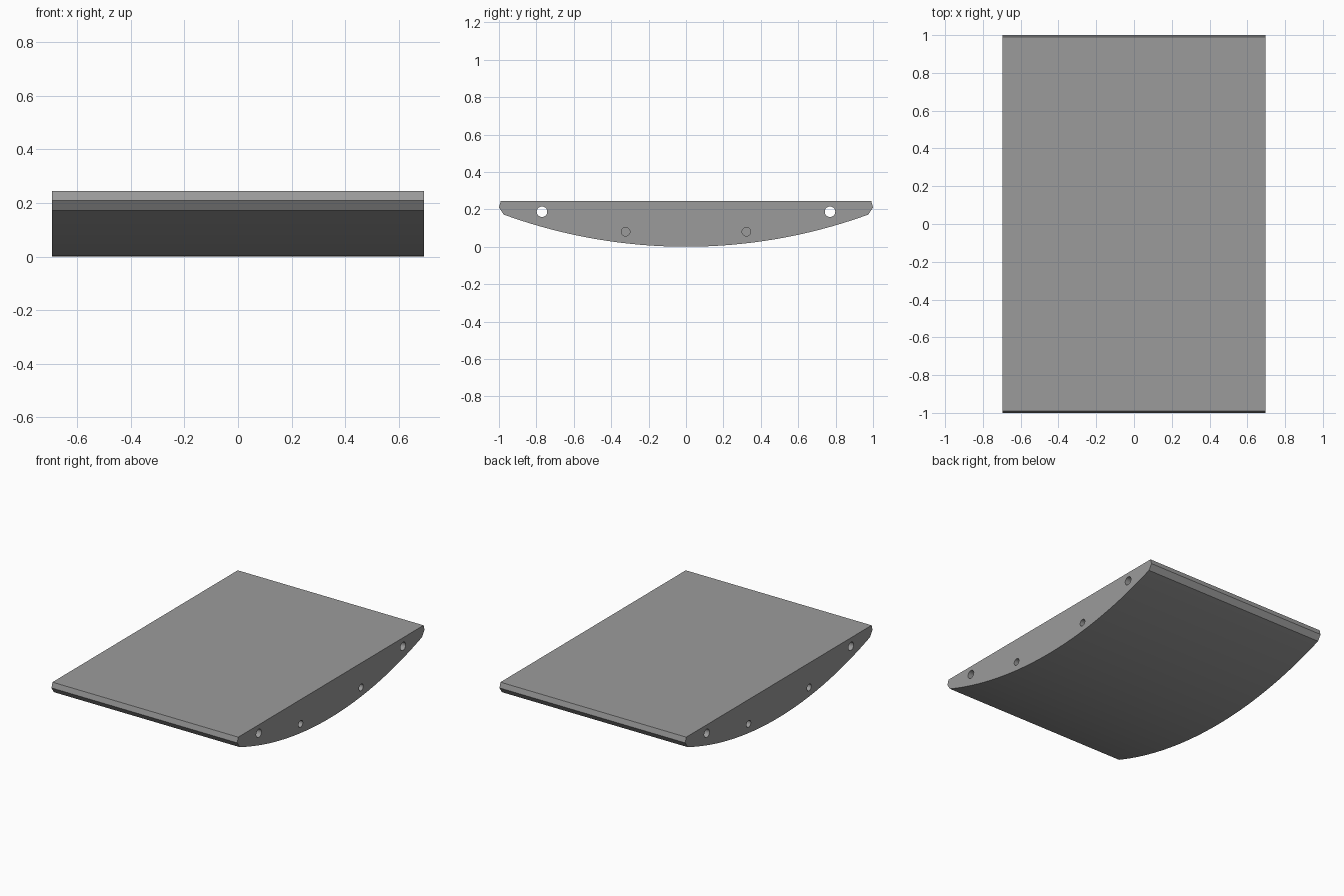
import bpy, bmesh, math

if "Cube" in bpy.data.objects:
    bpy.data.objects.remove(bpy.data.objects["Cube"])

HALF_W = 0.695            # half width along x
EDGE_Y, EDGE_Z = 0.975, 0.172   # where the curved underside ends
R = (EDGE_Y**2 + EDGE_Z**2) / (2 * EDGE_Z)
ARC_STEPS = 48

grey = bpy.data.materials.new("grey")
grey.diffuse_color = (0.33, 0.33, 0.33, 1)
grey.use_nodes = True
grey.node_tree.nodes["Principled BSDF"].inputs["Base Color"].default_value = grey.diffuse_color

# Side profile: curved underside, pointed ends, flat top
sweep = math.asin(EDGE_Y / R)
profile = []
for i in range(ARC_STEPS + 1):
    a = -sweep + 2 * sweep * i / ARC_STEPS
    profile.append((R * math.sin(a), R - R * math.cos(a)))
profile += [(1.0, 0.21), (0.99, 0.245), (-0.99, 0.245), (-1.0, 0.21)]

# Board: profile extruded along x
bm = bmesh.new()
face = bm.faces.new([bm.verts.new((-HALF_W, y, z)) for y, z in profile])
ext = bmesh.ops.extrude_face_region(bm, geom=[face])
verts = [g for g in ext["geom"] if isinstance(g, bmesh.types.BMVert)]
bmesh.ops.translate(bm, verts=verts, vec=(2 * HALF_W, 0, 0))
bmesh.ops.recalc_face_normals(bm, faces=bm.faces)
mesh = bpy.data.meshes.new("curved_board")
bm.to_mesh(mesh)
bm.free()
mesh.materials.append(grey)
board = bpy.data.objects.new("curved_board", mesh)
bpy.context.collection.objects.link(board)


def drill(x, y, z, radius, length):
    """Cut a round hole along x into the board."""
    bpy.ops.mesh.primitive_cylinder_add(vertices=32, radius=radius, depth=length,
                                        location=(x, y, z),
                                        rotation=(0, math.pi / 2, 0))
    cutter = bpy.context.object
    cutter.name = "hole_cutter"
    cutter.hide_render = True
    cutter.data.materials.append(grey)
    mod = board.modifiers.new("hole", 'BOOLEAN')
    mod.operation = 'DIFFERENCE'
    mod.solver = 'EXACT'
    mod.object = cutter
    bpy.context.view_layer.objects.active = board
    bpy.ops.object.modifier_apply(modifier=mod.name)
    bpy.data.objects.remove(cutter, do_unlink=True)


for side in (-1, 1):
    # Through holes near the ends
    drill(0, side * 0.77, 0.187, 0.028, 2 * HALF_W + 0.2)
    # Blind holes near the middle, from both faces
    for end in (-1, 1):
        drill(end * HALF_W, side * 0.323, 0.08, 0.023, 0.3)

# Smooth underside and holes, sharp edges kept
bpy.ops.object.select_all(action='DESELECT')
board.select_set(True)
bpy.context.view_layer.objects.active = board
bpy.ops.object.shade_smooth_by_angle(angle=math.radians(15))
